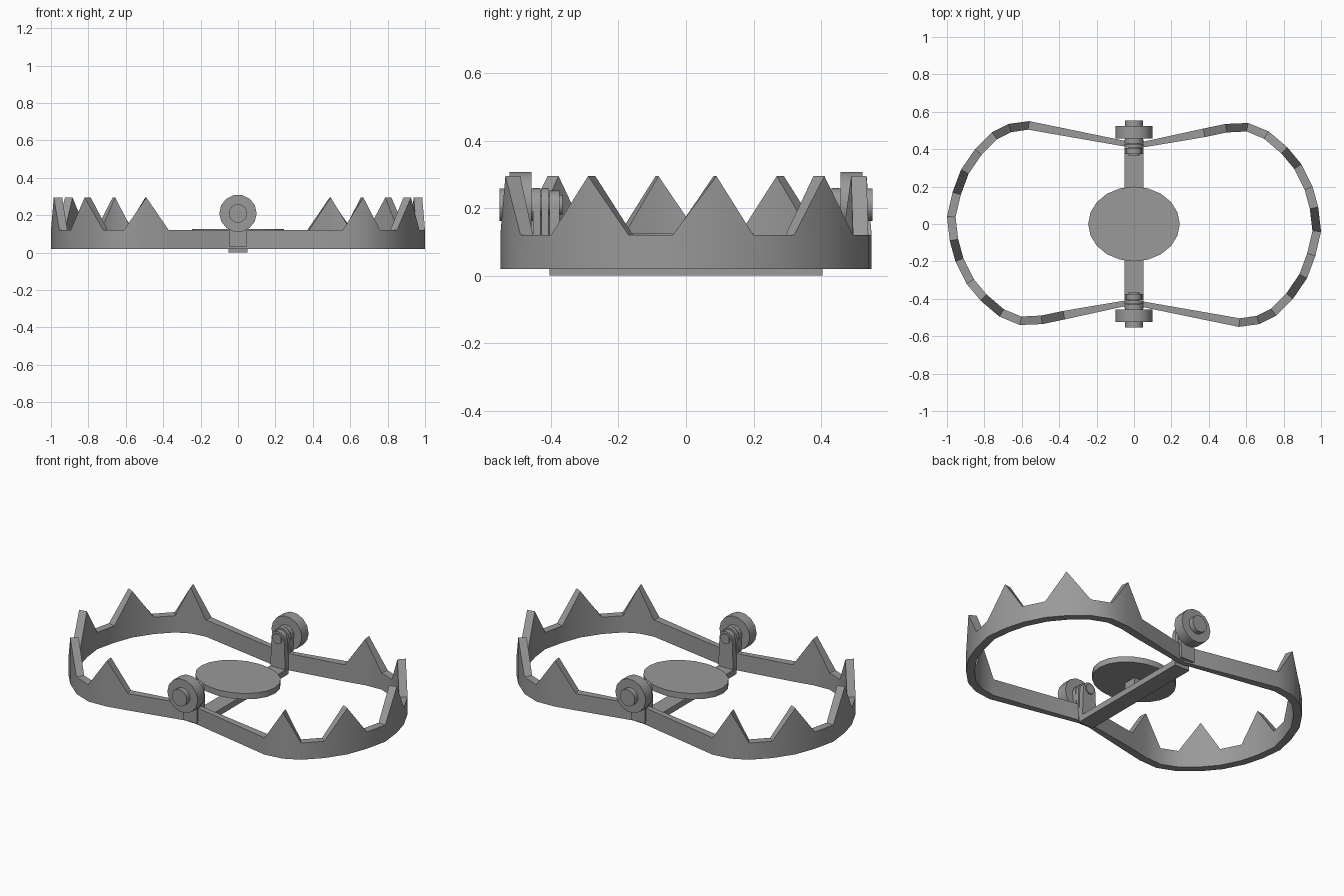
import bpy, bmesh, math
from mathutils import Vector, Matrix

if "Cube" in bpy.data.objects:
    bpy.data.objects.remove(bpy.data.objects["Cube"])

steel = bpy.data.materials.new("dull steel")
steel.diffuse_color = (0.32, 0.32, 0.32, 1)
steel.use_nodes = True
steel.node_tree.nodes["Principled BSDF"].inputs["Base Color"].default_value = steel.diffuse_color


def finish(name, bm, angle=40):
    bmesh.ops.recalc_face_normals(bm, faces=bm.faces)
    me = bpy.data.meshes.new(name)
    bm.to_mesh(me)
    bm.free()
    ob = bpy.data.objects.new(name, me)
    bpy.context.collection.objects.link(ob)
    me.materials.append(steel)
    bpy.ops.object.select_all(action='DESELECT')
    ob.select_set(True)
    bpy.context.view_layer.objects.active = ob
    bpy.ops.object.shade_smooth_by_angle(angle=math.radians(angle))
    return ob


def prism(name, pts, offset):
    """Extrude a closed outline of 3D points along an offset."""
    bm = bmesh.new()
    a = [bm.verts.new(p) for p in pts]
    b = [bm.verts.new(Vector(p) + Vector(offset)) for p in pts]
    bm.faces.new(a)
    bm.faces.new(b[::-1])
    n = len(a)
    for i in range(n):
        j = (i + 1) % n
        bm.faces.new((a[i], a[j], b[j], b[i]))
    return finish(name, bm)


def box(name, x0, x1, y0, y1, z0, z1):
    return prism(name, [(x0, y0, z0), (x1, y0, z0), (x1, y1, z0), (x0, y1, z0)],
                 (0, 0, z1 - z0))


def disc_y(name, r, y0, y1, sides):
    ring = [(r * math.sin(2 * math.pi * (i + .5) / sides), y0,
             0.21 + r * math.cos(2 * math.pi * (i + .5) / sides)) for i in range(sides)]
    return prism(name, ring, (0, y1 - y0, 0))


# Jaw outline from back to front: outer x, outer y, tooth tip flag
JAW = [(-.02, .425, 0), (.05, .44, 0),
       (.37, .51, 0), (.49, .535, 1), (.61, .54, 0),
       (.72, .495, 0), (.82, .41, 1), (.895, .32, 0),
       (.955, .20, 0), (.985, .09, 1), (1.0, -.04, 0),
       (.97, -.17, 0), (.925, -.29, 1), (.85, -.40, 0),
       (.76, -.49, 0), (.67, -.535, 1), (.56, -.55, 0),
       (.05, -.445, 0), (-.05, -.425, 0)]


def jaw(name, turn):
    bm = bmesh.new()
    pts = [Vector(p[:2]) for p in JAW]
    last = len(pts) - 1
    rows = []
    for i, p in enumerate(pts):
        t = (pts[min(i + 1, last)] - pts[max(i - 1, 0)]).normalized()
        wide = 0.03 if i < 2 or i > last - 2 else 0.046
        q = p + Vector((t.y, -t.x)) * wide
        top = 0.295 if JAW[i][2] else 0.12
        rows.append([bm.verts.new(v) for v in
                     ((p.x, p.y, .02), (p.x, p.y, top), (q.x, q.y, top), (q.x, q.y, .02))])
    for a, b in zip(rows, rows[1:]):
        for k in range(4):
            m = (k + 1) % 4
            bm.faces.new((a[k], a[m], b[m], b[k]))
    bm.faces.new(rows[0])
    bm.faces.new(rows[-1][::-1])
    bmesh.ops.rotate(bm, verts=bm.verts, matrix=Matrix.Rotation(turn, 3, 'Z'))
    finish(name, bm, 45)


jaw("right_jaw", 0)
jaw("left_jaw", math.pi)

# Base bar, pan and pan stem
box("base_bar", -.05, .05, -.405, .405, 0, .035)
box("pan_stem", -.03, .03, -.04, .04, .03, .1)
prism("trigger_pan", [(.245 * math.cos(math.pi * i / 10), .2 * math.sin(math.pi * i / 10), .09)
                      for i in range(20)], (0, 0, .035))


def ear(name, y, thick, z0, base, r):
    """Upright plate with a rounded top around the pivot."""
    arc = [(r * math.cos(math.pi * i / 6), y, .21 + r * math.sin(math.pi * i / 6))
           for i in range(7)]
    prism(name, [(-base, y, z0), (base, y, z0)] + arc, (0, thick, 0))


# Hinges at both ends
for side, s in (("back", 1), ("front", -1)):
    ear(side + "_post", s * .375, s * .03, 0, .05, .042)
    ear(side + "_inner_jaw_eye", s * .408, s * .02, .03, .045, .05)
    ear(side + "_outer_jaw_eye", s * .431, s * .022, .03, .045, .05)
    disc_y(side + "_hinge_washer", .1, s * .458, s * .523, 14)
    disc_y(side + "_hinge_pin", .05, s * .45, s * .553, 12)
    disc_y(side + "_pin_tip", .03, s * .366, s * .46, 12)
